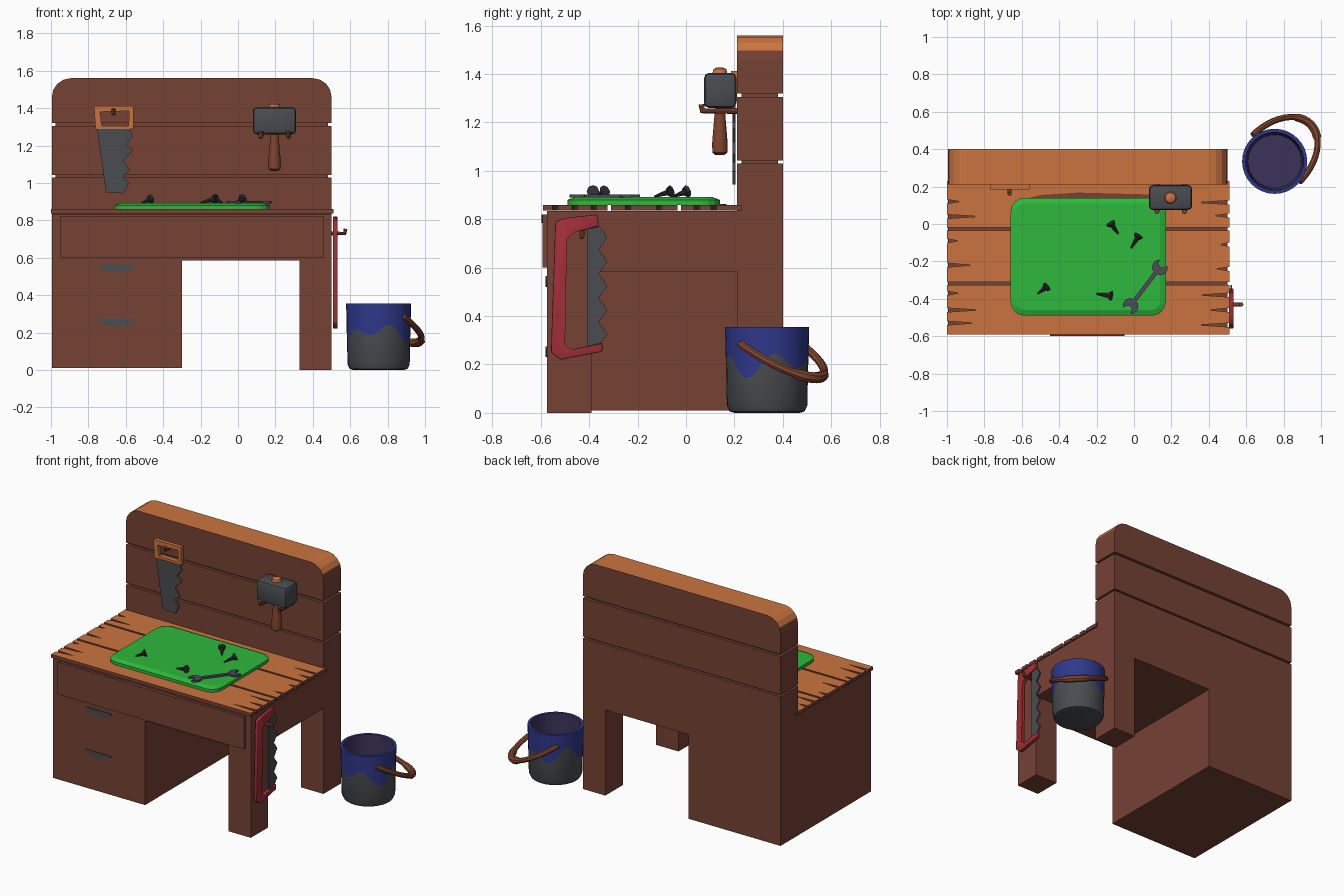
import bpy, bmesh, math
from mathutils import Vector, Matrix

if "Cube" in bpy.data.objects:
    bpy.data.objects.remove(bpy.data.objects["Cube"])


def material(name, r, g, b):
    m = bpy.data.materials.new(name)
    m.diffuse_color = (r, g, b, 1)
    m.use_nodes = True
    m.node_tree.nodes["Principled BSDF"].inputs["Base Color"].default_value = m.diffuse_color
    return m


BROWN = material("dark_wood", 0.18, 0.054, 0.036)
ORANGE = material("light_wood", 0.60, 0.175, 0.05)
HANDLE = material("handle_wood", 0.22, 0.06, 0.027)
STEEL = material("grey_metal", 0.07, 0.072, 0.082)
DARK = material("dark_metal", 0.032, 0.027, 0.033)
BLUE = material("blue_paint", 0.028, 0.04, 0.26)
INSIDE = material("bucket_inside", 0.045, 0.032, 0.10)
RED = material("red_frame", 0.36, 0.028, 0.04)
GREEN = material("green_mat", 0.026, 0.48, 0.045)
WRENCH = material("wrench_metal", 0.08, 0.07, 0.10)


def finish(name, bm, mats, smooth=None, rule=None):
    bmesh.ops.recalc_face_normals(bm, faces=bm.faces)
    if rule:
        for f in bm.faces:
            f.material_index = rule(f)
    me = bpy.data.meshes.new(name)
    bm.to_mesh(me)
    bm.free()
    ob = bpy.data.objects.new(name, me)
    bpy.context.collection.objects.link(ob)
    for m in mats:
        me.materials.append(m)
    if smooth:
        bpy.context.view_layer.objects.active = ob
        bpy.ops.object.select_all(action='DESELECT')
        ob.select_set(True)
        bpy.ops.object.shade_smooth_by_angle(angle=math.radians(smooth))
    return ob


def place(axis, a, b, t):
    return {'x': (t, a, b), 'y': (a, t, b), 'z': (a, b, t)}[axis]


def prism(name, pts, axis, lo, hi, *mats, hole=None, bevel=0, rule=None):
    """Extrude an outline along an axis, with an optional matching hole."""
    bm = bmesh.new()
    loops = [[bm.verts.new(place(axis, a, b, t)) for a, b in p]
             for p in ([pts, hole] if hole else [pts]) for t in (lo, hi)]
    n = len(pts)

    def strip(u, v):
        for i in range(n):
            bm.faces.new((u[i], u[(i + 1) % n], v[(i + 1) % n], v[i]))
    strip(loops[0], loops[1])
    if hole:
        strip(loops[2], loops[3])
        strip(loops[0], loops[2])
        strip(loops[1], loops[3])
    else:
        bm.faces.new(loops[0])
        bm.faces.new(loops[1])
    if bevel:
        bmesh.ops.bevel(bm, geom=bm.edges[:], offset=bevel, segments=2,
                        affect='EDGES', profile=0.5)
    return finish(name, bm, mats, 35 if bevel else None, rule)


def box(name, x0, x1, y0, y1, z0, z1, mat, bevel=0):
    return prism(name, [(x0, y0), (x1, y0), (x1, y1), (x0, y1)], 'z', z0, z1, mat, bevel=bevel)


def arc(cx, cy, rx, ry, a0, a1, n):
    angs = [math.radians(a0 + (a1 - a0) * i / n) for i in range(n + 1)]
    return [(cx + rx * math.cos(a), cy + ry * math.sin(a)) for a in angs]


def lathe(name, c, prof, n, mats, bands, drip=None):
    """Spin (radius, z) profile; drip = profile index whose height varies."""
    bm = bmesh.new()
    rings = []
    for k, (r, z) in enumerate(prof):
        ring = []
        for i in range(n):
            a = 2 * math.pi * i / n
            dz = 0.035 * math.sin(5 * a + 1) + 0.025 * math.sin(3 * a) if k == drip else 0
            ring.append(bm.verts.new((c[0] + r * math.cos(a), c[1] + r * math.sin(a), z + dz)))
        rings.append(ring)
    for k in range(len(prof) - 1):
        for i in range(n):
            j = (i + 1) % n
            f = bm.faces.new((rings[k][i], rings[k][j], rings[k + 1][j], rings[k + 1][i]))
            f.material_index = bands[k]
    bm.faces.new(rings[0]).material_index = bands[0]
    bm.faces.new(rings[-1]).material_index = bands[-1]
    return finish(name, bm, mats, 40)


def tube(name, pts, radius, mat, radii=None):
    cu = bpy.data.curves.new(name, 'CURVE')
    cu.dimensions = '3D'
    cu.bevel_depth, cu.bevel_resolution, cu.use_fill_caps = radius, 2, True
    sp = cu.splines.new('POLY')
    sp.points.add(len(pts) - 1)
    for i, p in enumerate(pts):
        sp.points[i].co = (*p, 1)
        sp.points[i].radius = radii[i] if radii else 1
    tmp = bpy.data.objects.new(name + "_path", cu)
    bpy.context.collection.objects.link(tmp)
    bpy.context.view_layer.update()
    me = bpy.data.meshes.new_from_object(tmp.evaluated_get(bpy.context.evaluated_depsgraph_get()))
    bpy.data.objects.remove(tmp)
    bm = bmesh.new()
    bm.from_mesh(me)
    bpy.data.meshes.remove(me)
    bmesh.ops.remove_doubles(bm, verts=bm.verts, dist=1e-5)
    return finish(name, bm, [mat], 40, lambda f: 0)


# Desk carcass: cabinet with apron, front leg, back frame
L, R = -0.995, 0.50
prism("cabinet_and_apron", [(L, .01), (-.30, .01), (-.30, .585), (R, .585), (R, .835), (L, .835)],
      'y', -.575, .21, BROWN)
box("front_leg", .33, R, -.575, -.39, 0, .585, BROWN)
prism("back_frame", [(L, .01), (-.30, .01), (-.30, .585), (.33, .585), (.33, 0), (R, 0), (R, 1.03), (L, 1.03)],
      'y', .21, .40, BROWN)

# Back board planks over a slightly smaller core, worn light on top
box("back_core", L + .02, R - .02, .23, .38, 1.02, 1.35, BROWN)
box("back_plank_middle", L, R, .21, .40, 1.043, 1.305, BROWN)
top = [(L, 1.32), (R, 1.32)] + arc(R - .1, 1.46, .1, .1, 0, 90, 4) + arc(L + .1, 1.46, .1, .1, 90, 180, 4)
prism("back_plank_top", top, 'y', .21, .40, BROWN, ORANGE, rule=lambda f: int(f.normal.z > .5))

# Table planks with cracked ends: (y, depth) of each crack
cracks = [(-.59, -.325, [(-.54, .17), (-.46, .11), (-.38, .16)], [(-.37, .06), (-.46, .17), (-.53, .14)]),
          (-.31, -.035, [(-.24, .07), (-.11, .05)], [(-.09, .06), (-.22, .13)]),
          (-.02, .23, [(.045, .08), (.115, .17)], [(.12, .07), (.04, .17)])]
for i, (y0, y1, right, left) in enumerate(cracks):
    pts = [(-1, y0), (.51, y0)]
    for y, d in right:
        pts += [(.51, y - .011), (.51 - d, y), (.51, y + .011)]
    pts += [(.51, y1), (-1, y1)]
    for y, d in left:
        pts += [(-1, y + .011), (-1 + d, y), (-1, y - .011)]
    prism(f"table_plank_{i + 1}", pts, 'z', .836, .86, BROWN, ORANGE, rule=lambda f: int(f.normal.z > .5))

# Drawer fronts and handles
box("wide_drawer", -.95, .46, -.592, -.575, .60, .82, BROWN)
prism("wide_drawer_lip", arc(-.25, .82, .2, .035, 180, 360, 12), 'y', -.598, -.592, BROWN)
for z in (.565, .275):
    prism("drawer_handle", arc(-.65, z, .095, .045, 180, 360, 10), 'y', -.581, -.575, STEEL)

# Cutting mat with sloped rim
bm = bmesh.new()
rings = []
for inset, z in ((0, .86), (0, .88), (.03, .892)):
    x0, x1, y0, y1, r = -.66 + inset, .17 - inset, -.49 + inset, .14 - inset, .075 - inset
    outline = (arc(x1 - r, y1 - r, r, r, 0, 90, 4) + arc(x0 + r, y1 - r, r, r, 90, 180, 4)
               + arc(x0 + r, y0 + r, r, r, 180, 270, 4) + arc(x1 - r, y0 + r, r, r, 270, 360, 4))
    rings.append([bm.verts.new((x, y, z)) for x, y in outline])
for a, b in zip(rings, rings[1:]):
    for i in range(len(a)):
        j = (i + 1) % len(a)
        bm.faces.new((a[i], a[j], b[j], b[i]))
bm.faces.new(rings[0])
bm.faces.new(rings[-1])
finish("cutting_mat", bm, [GREEN])
prism("table_stain", [(-.6, .13), (.1, .13), (.08, .158), (-.3, .168), (-.5, .155)], 'z', .858, .864, BROWN)

# Wrench: half outline turned round for the other end
h = .13
half = ([(h - .034, .011)] + arc(h, 0, .042, .042, 150, 40, 5) + [(h + .012, .018), (h, 0), (h + .012, -.018)]
        + arc(h, 0, .042, .042, -40, -150, 5) + [(h - .034, -.011)])
ca, sa = math.cos(.92), math.sin(.92)
outline = half + [(-x, -y) for x, y in half]
prism("wrench", [(.06 + x * ca - y * sa, -.335 + x * sa + y * ca) for x, y in outline],
      'z', .891, .903, WRENCH)

# Loose screws: head point and tip point
for hx, hy, tx, ty in ((-.125, .005, -.09, -.045), (.025, -.062, -.01, -.12),
                       (-.465, -.335, -.505, -.365), (-.12, -.385, -.19, -.375)):
    a, b = Vector((hx, hy, .916)), Vector((tx, ty, .897))
    d = (b - a).normalized()
    rot = d.to_track_quat('Z', 'Y').to_matrix().to_4x4()
    bm = bmesh.new()
    for p, r1, r2, ln in ((a, .026, .018, .014), (a + d * .012, .013, .004, (b - a).length)):
        bmesh.ops.create_cone(bm, cap_ends=True, segments=8, radius1=r1, radius2=r2, depth=ln,
                              matrix=Matrix.Translation(p + d * ln / 2) @ rot)
    finish("screw", bm, [DARK])

# Hand saw on the back board
prism("hand_saw_handle", [(-.77, 1.412), (-.56, 1.412), (-.56, 1.288), (-.762, 1.288)], 'y', .185, .21, ORANGE,
      hole=[(-.738, 1.38), (-.582, 1.385), (-.585, 1.305), (-.728, 1.305)])
prism("hand_saw_blade", [(-.754, 1.29), (-.706, .949), (-.61, .944), (-.583, 1.0), (-.615, 1.035), (-.578, 1.07),
                         (-.612, 1.12), (-.56, 1.175), (-.597, 1.205), (-.56, 1.25), (-.583, 1.29)],
      'y', .192, .204, STEEL)
tube("hand_saw_peg", [(-.665, .22, 1.372), (-.665, .165, 1.372), (-.665, .16, 1.395)], .011, HANDLE)

# Mallet and its two pegs
box("mallet_head", .08, .31, .075, .208, 1.26, 1.405, STEEL, bevel=.02)
lathe("mallet_handle", (.195, .14), [(.018, 1.065), (.032, 1.075), (.034, 1.11), (.028, 1.18), (.022, 1.25),
                                     (.024, 1.39), (.032, 1.405), (.028, 1.42), (.015, 1.427)],
      10, [HANDLE, ORANGE], [0] * 6 + [1] * 2)
for x in (.122, .27):
    tube("mallet_peg", [(x, .22, 1.248), (x, .068, 1.248), (x, .065, 1.275)], .013, HANDLE)

# Bow saw hanging on the right side
prism("bow_saw_frame", [(-.54, .79), (-.50, .805), (-.367, .82), (-.36, .77), (-.463, .75), (-.496, .72),
                        (-.504, .28), (-.475, .257), (-.346, .29), (-.346, .253), (-.517, .22), (-.558, .25)],
      'x', .508, .532, RED, bevel=.004)
teeth = []
for k in range(5):
    teeth += [(-.36, .775 - k * .1), (-.325, .725 - k * .1)]
prism("bow_saw_blade", [(-.41, .27), (-.41, .77)] + teeth + [(-.36, .28)], 'x', .515, .525, STEEL)
tube("bow_saw_peg", [(.49, -.43, .73), (.57, -.43, .73), (.574, -.43, .755)], .011, HANDLE)

# Paint bucket with dripping blue band and hanging handle
C = (.752, .335)
lathe("bucket", C, [(.135, 0), (.155, .006), (.166, .03), (.17, .20), (.174, .355), (.155, .355), (.142, .05),
                    (.01, .05)], 32, [STEEL, BLUE, INSIDE], [0, 0, 0, 1, 1, 2, 2], drip=3)
path, radii = [], []
for i in range(25):
    t = math.pi * i / 24
    u, v = .178 * math.cos(t), .262 * math.sin(t)
    path.append((.76 + .7 * (u + v), .35 + .7 * (v - u), .285 - .14 * math.sin(t)))
    radii.append(1.4 if 9 <= i <= 15 else 1)
tube("bucket_handle", path, .017, HANDLE, radii)
